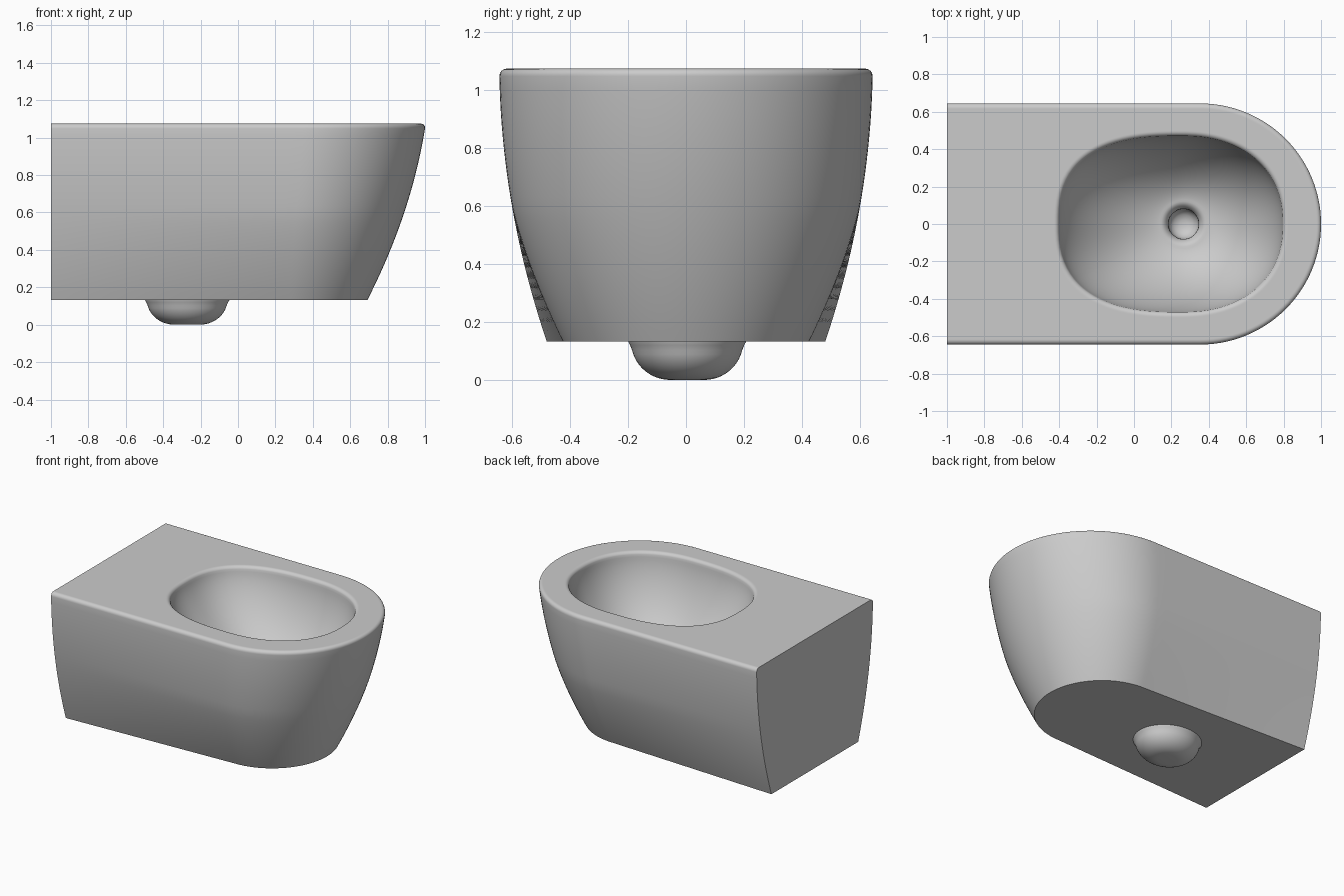
import bpy, bmesh
from math import sin, cos, pi, atan2, radians

if "Cube" in bpy.data.objects:
    bpy.data.objects.remove(bpy.data.objects["Cube"])

TOP, BASE, LIP = 1.075, 0.132, 0.026
DRAIN = 0.265          # x position of the drain
CX = 0.25              # widest point of the bowl opening


def outline(z, inset=0.0):
    """U-shaped shell section: flat back, slightly tapering sides, round nose."""
    d = TOP - z
    nose = 1.004 - 0.152 * d - 0.19 * d * d - inset
    w_back = 0.645 - 0.010 * d - 0.174 * d * d - inset
    w_front = w_back - 0.055 * (max(0.0, 0.6 - z) / 0.465) ** 1.3
    xs = 0.355 - 0.09 * d
    nb, ns, na = 16, 20, 56
    pts = [(-1.0, w_back * (1 - 2 * i / nb)) for i in range(nb)]
    for i in range(ns):
        t = i / ns
        pts.append((-1 + (xs + 1) * t, -(w_back + (w_front - w_back) * t)))
    for i in range(na):
        a = -pi / 2 + pi * i / na
        pts.append((xs + (nose - xs) * cos(a), w_front * sin(a)))
    for i in range(ns):
        t = i / ns
        pts.append((xs + (-1 - xs) * t, w_front + (w_back - w_front) * t))
    return [(x, y, z) for x, y in pts]


ANGLES = [atan2(y, x - CX) for x, y, z in outline(TOP)]


def opening(z, grow=0.0, blend=lambda c: 0.0, radius=0.12):
    """Bowl section: squarish oval that blends into the drain circle."""
    ring = []
    for a in ANGLES:
        c, s = cos(a), sin(a)
        ax, n = (0.545, 2.25) if c > 0 else (0.65, 2.6)
        r = (abs(c / (ax + grow)) ** n + abs(s / (0.47 + grow)) ** n) ** (-1 / n)
        x, y, b = CX + r * c, r * s, blend(c)
        ring.append((x + (DRAIN + radius * c - x) * b,
                     y + (radius * s - y) * b, z))
    return ring


def loft(name, rings):
    """Skin a stack of equal rings and close both ends."""
    bm = bmesh.new()
    loops = [[bm.verts.new(p) for p in ring] for ring in rings]
    n = len(loops[0])
    for a, b in zip(loops, loops[1:]):
        for i in range(n):
            j = (i + 1) % n
            bm.faces.new((a[i], a[j], b[j], b[i]))
    bm.faces.new(loops[0][::-1])
    bm.faces.new(loops[-1])
    bmesh.ops.recalc_face_normals(bm, faces=bm.faces)
    mesh = bpy.data.meshes.new(name)
    bm.to_mesh(mesh)
    bm.free()
    obj = bpy.data.objects.new(name, mesh)
    bpy.context.collection.objects.link(obj)
    bpy.ops.object.select_all(action='DESELECT')
    obj.select_set(True)
    bpy.context.view_layer.objects.active = obj
    bpy.ops.object.shade_smooth_by_angle(angle=radians(35))
    return obj


# Outer shell, bottom to top, then rounded top edge
steps = 22
rings = [outline(BASE + (TOP - LIP - BASE) * i / steps) for i in range(steps + 1)]
for k in range(1, 7):
    a = pi / 2 * k / 6
    rings.append(outline(TOP - LIP + LIP * sin(a), LIP * (1 - cos(a))))
rings.append(outline(TOP, LIP + 0.004))

# Flat rim, rounded lip of the bowl
rings.append(opening(TOP, LIP + 0.004))
for k in range(7):
    a = radians(72) * k / 6
    rings.append(opening(TOP - LIP + LIP * cos(a), LIP * (1 - sin(a))))

# Bowl wall curving down to the drain, gentler towards the back
wall_top = TOP - LIP + LIP * cos(radians(72))
depth = 0.52
for k in range(1, 29):
    f = sin(pi / 2 * k / 28) ** 1.2

    def wall(c, f=f):
        p = 1.65 - 0.2 * max(0.0, -c)
        return 1 - max(0.0, 1 - f ** p) ** (1 / p)
    rings.append(opening(wall_top - depth * f, 0.0, wall))

# Drain: soft funnel edge, short pipe, rounded end
floor = wall_top - depth
for r, dz in ((0.11, 0.003), (0.10, 0.010), (0.09, 0.022), (0.083, 0.036),
              (0.08, 0.055), (0.08, 0.09), (0.07, 0.115), (0.05, 0.135),
              (0.02, 0.145)):
    rings.append(opening(floor - dz, 0.0, lambda c: 1.0, r))
loft("toilet_bowl", rings)

# Rounded trap bulge under the base, flared where it meets the base
bulge = [(0.228, BASE + 0.01), (0.226, BASE), (0.219, BASE - 0.012)]
for k in range(2, 15):
    a = pi / 2 * k / 14
    bulge.append((0.065 + 0.15 * cos(a), BASE * (1 - sin(a))))
loft("trap_bulge", [[(-0.272 + r * cos(2 * pi * i / 64), 0.9 * r * sin(2 * pi * i / 64) + 0.004, z)
                     for i in range(64)] for r, z in bulge])
